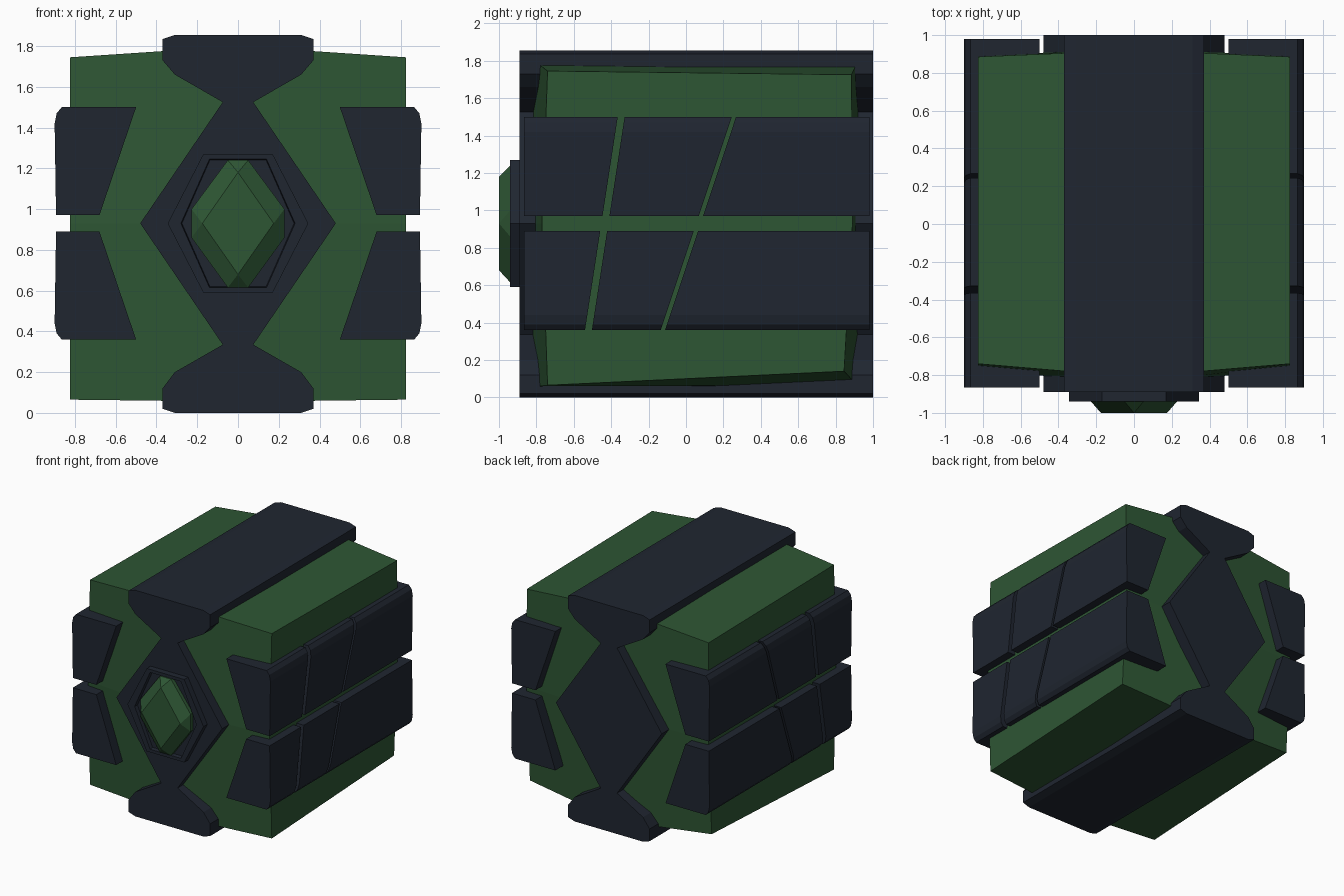
import bpy, bmesh

if "Cube" in bpy.data.objects:
    bpy.data.objects.remove(bpy.data.objects["Cube"])

def material(name, rgb):
    m = bpy.data.materials.new(name)
    m.diffuse_color = (*rgb, 1)
    m.use_nodes = True
    m.node_tree.nodes["Principled BSDF"].inputs["Base Color"].default_value = m.diffuse_color
    return m

GREEN = material("green", (0.027, 0.093, 0.034))
DARK = material("dark", (0.014, 0.019, 0.03))

def loft(name, rings, mat):
    """Solid through equal-length vertex rings, capped at both ends."""
    bm = bmesh.new()
    vs = [[bm.verts.new(p) for p in r] for r in rings]
    n = len(rings[0])
    for a, b in zip(vs, vs[1:]):
        for i in range(n):
            j = (i + 1) % n
            bm.faces.new((a[i], a[j], b[j], b[i]))
    bm.faces.new(vs[0])
    bm.faces.new(vs[-1])
    bmesh.ops.recalc_face_normals(bm, faces=bm.faces)
    me = bpy.data.meshes.new(name)
    bm.to_mesh(me)
    bm.free()
    ob = bpy.data.objects.new(name, me)
    me.materials.append(mat)
    bpy.context.collection.objects.link(ob)
    return ob

def prism(name, profile, y0, y1, mat):
    """Extrude an (x, z) profile between two y(z) end planes."""
    return loft(name, [[(x, y(z), z) for x, z in profile] for y in (y0, y1)], mat)

# Green core: sides slightly smaller than the bulged middle
side = [(-0.74, 0.065), (-0.77, 0.93), (-0.74, 1.745), (0.885, 1.725), (0.89, 0.93), (0.845, 0.14)]
middle = [(-0.815, 0.055), (-0.85, 0.93), (-0.81, 1.80), (0.92, 1.80), (0.93, 0.93), (0.92, 0.06)]
loft("core", [[(x, y, z) for y, z in r] for x, r in ((-0.825, side), (0, middle), (0.825, side))], GREEN)

# Dark band: caps above and below, diamond at front and back
half = [(0.31, 1.855), (0.37, 1.835), (0.37, 1.73), (0.31, 1.66), (0.075, 1.525), (0.48, 0.93),
        (0.075, 0.335), (0.31, 0.2), (0.37, 0.12), (0.37, 0.02), (0.31, 0.0)]
band = half + [(-x, z) for x, z in reversed(half)]
prism("centre_band", band, lambda z: -0.89, lambda z: 1.0, DARK)

# Side armour: two rows, each split by two slanted gaps, on both sides
def slant(y, slope):
    return lambda z: y + slope * (z - 0.36)

cuts = [(slant(-0.865, 0), slant(-0.54, 0.1535)),
        (slant(-0.503, 0.1535), slant(-0.135, 0.333)),
        (slant(-0.112, 0.333), slant(0.98, 0))]
plate = [(0.5, 1.5), (0.865, 1.5), (0.89, 1.47), (0.9, 1.42), (0.893, 0.97), (0.68, 0.97)]
for row in ("upper", "lower"):
    prof = plate if row == "upper" else [(x, 1.86 - z) for x, z in plate]
    for s, label in ((1, "right"), (-1, "left")):
        for i, (a, b) in enumerate(cuts):
            prism(f"{row}_{label}_plate_{i + 1}", [(s * x, z) for x, z in prof], a, b, DARK)

# Gem socket: hexagonal frame with a stepped recess
def hexagon(w, c, h, y):
    return [(x, y, 0.93 + z) for x, z in ((c, h), (w, 0), (c, -h), (-c, -h), (-w, 0), (-c, h))]

loft("gem_socket", [hexagon(0.345, 0.17, 0.34, -0.87), hexagon(0.345, 0.17, 0.34, -0.94),
                    hexagon(0.28, 0.14, 0.315, -0.94), hexagon(0.275, 0.138, 0.31, -0.91)], DARK)

# Gem: eight-sided girdle narrowing to a flat diamond table
bm = bmesh.new()
outline = [(0.05, 1.24), (0.228, 1.0), (0.228, 0.86), (0.05, 0.615)]
outline += [(-x, z) for x, z in reversed(outline)]
base = [bm.verts.new((x, -0.9, z)) for x, z in outline]
girdle = [bm.verts.new((x, -0.94, z)) for x, z in outline]
r, b, l, t = [bm.verts.new((x, -1.0, z)) for x, z in ((0.175, 0.93), (0, 0.68), (-0.175, 0.93), (0, 1.18))]
bm.faces.new(base)
bm.faces.new((r, b, l, t))
corner = [t, r, r, b, b, l, l, t]
for i in range(8):
    j = (i + 1) % 8
    bm.faces.new((base[i], base[j], girdle[j], girdle[i]))
    top = (corner[i],) if corner[i] is corner[j] else (corner[j], corner[i])
    bm.faces.new((girdle[i], girdle[j], *top))
bmesh.ops.recalc_face_normals(bm, faces=bm.faces)
me = bpy.data.meshes.new("gem")
bm.to_mesh(me)
bm.free()
me.materials.append(GREEN)
bpy.context.collection.objects.link(bpy.data.objects.new("gem", me))
